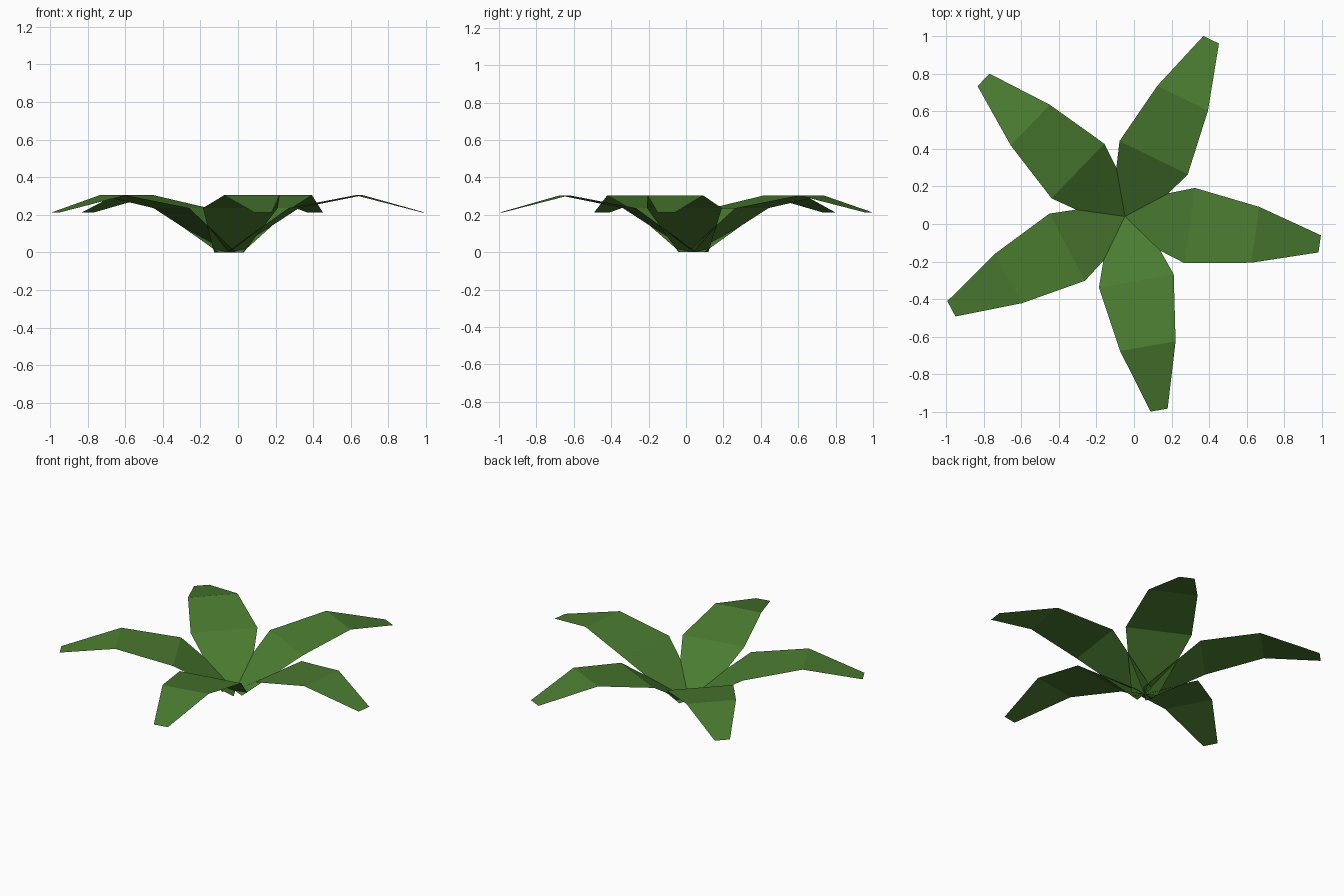
import bpy, math
from mathutils import Matrix, Vector

if "Cube" in bpy.data.objects:
    bpy.data.objects.remove(bpy.data.objects["Cube"])

green = bpy.data.materials.new("leaf_green")
green.diffuse_color = (0.07, 0.20, 0.03, 1)
green.use_nodes = True
green.node_tree.nodes["Principled BSDF"].inputs["Base Color"].default_value = green.diffuse_color

# Leaf profile: distance from the crown, half width, height
PROFILE = [(0.0, 0.08, 0.0), (0.348, 0.202, 0.236), (0.70, 0.15, 0.304), (1.046, 0.046, 0.212)]
CROWN = Vector((-0.048, 0.04, 0))


def make_leaf(name, angle):
    """One folded blade made of three flat quads."""
    turn = Matrix.Rotation(angle, 3, 'Z')
    verts = [CROWN + turn @ Vector((r, side * w, z)) for r, w, z in PROFILE for side in (-1, 1)]
    faces = [(2 * i, 2 * i + 2, 2 * i + 3, 2 * i + 1) for i in range(len(PROFILE) - 1)]
    mesh = bpy.data.meshes.new(name)
    mesh.from_pydata(verts, [], faces)
    mesh.materials.append(green)
    bpy.context.collection.objects.link(bpy.data.objects.new(name, mesh))


# Five leaves evenly spread around the crown
for k in range(5):
    make_leaf(f"leaf_{k + 1}", math.radians(-8 + 72 * k))
